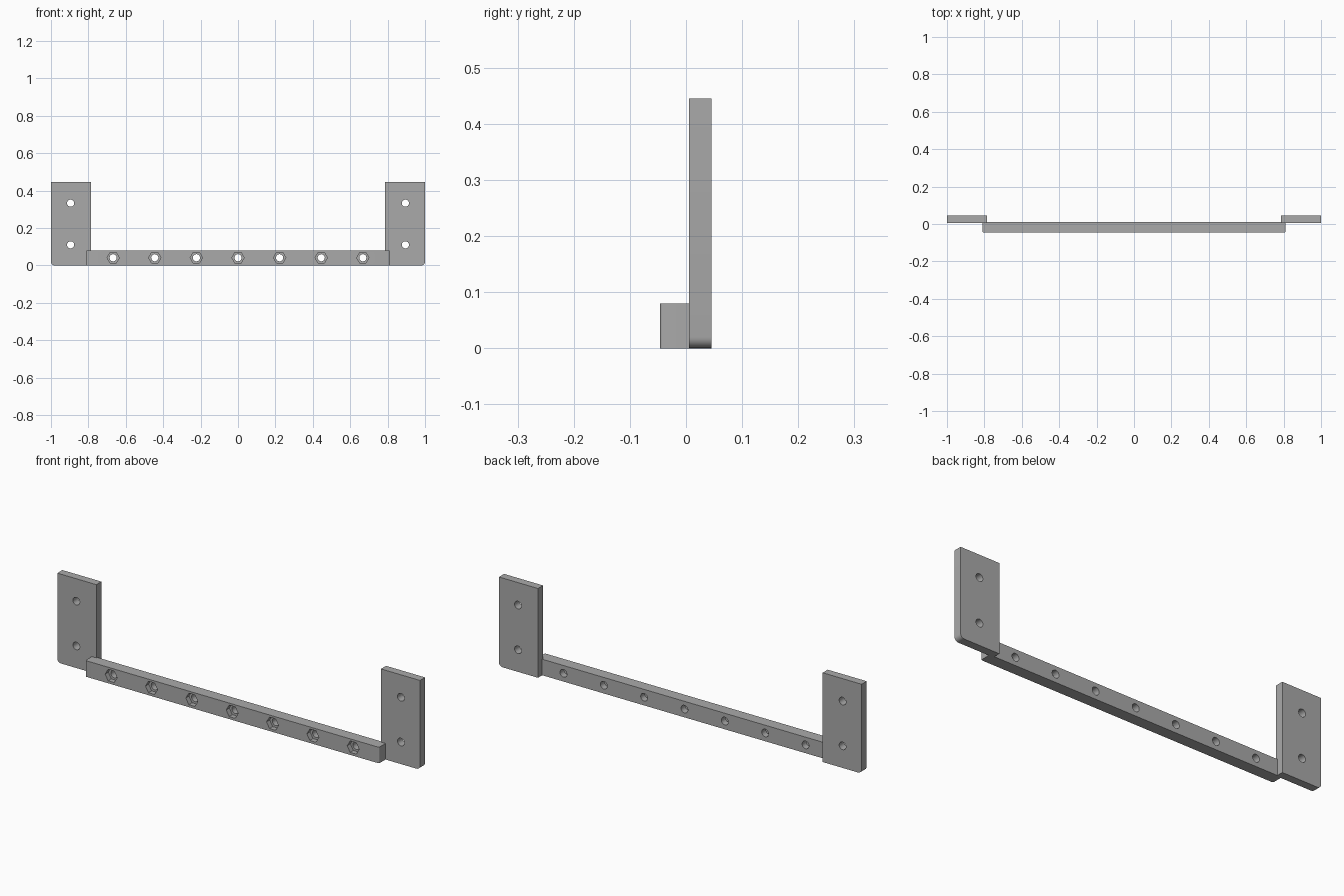
import bpy, bmesh, math
from mathutils import Matrix, Vector

cube = bpy.data.objects.get("Cube")
if cube:
    bpy.data.objects.remove(cube, do_unlink=True)

grey = bpy.data.materials.new("mid_grey")
grey.use_nodes = True
grey.diffuse_color = (0.4, 0.4, 0.4, 1)
grey.node_tree.nodes["Principled BSDF"].inputs["Base Color"].default_value = (0.4, 0.4, 0.4, 1)

BAR_FRONT, BAR_BACK = -0.046, 0.012
PLATE_FRONT, PLATE_BACK = 0.005, 0.045
HOLE_Z = 0.041


def add_object(name, bm):
    bmesh.ops.recalc_face_normals(bm, faces=bm.faces)
    mesh = bpy.data.meshes.new(name)
    bm.to_mesh(mesh)
    bm.free()
    obj = bpy.data.objects.new(name, mesh)
    bpy.context.collection.objects.link(obj)
    mesh.materials.append(grey)
    return obj


def prism(name, profile, depth, round_test, radius):
    """Extrude a profile and round the long edges chosen by a test."""
    bm = bmesh.new()
    face = bm.faces.new([bm.verts.new(p) for p in profile])
    ext = bmesh.ops.extrude_face_region(bm, geom=[face])["geom"]
    bmesh.ops.translate(bm, vec=depth, verts=[v for v in ext if isinstance(v, bmesh.types.BMVert)])
    axis = Vector(depth).normalized()
    edges = [e for e in bm.edges
             if abs((e.verts[1].co - e.verts[0].co).normalized().dot(axis)) > 0.99
             and round_test(e.verts[0].co)]
    bmesh.ops.bevel(bm, geom=edges, offset=radius, segments=6, profile=0.5, affect="EDGES")
    return add_object(name, bm)


def drill(obj, centres, radius, sides, y0, y1):
    """Cut a row of straight holes running front to back."""
    bm = bmesh.new()
    for x, z in centres:
        place = Matrix.Translation((x, (y0 + y1) / 2, z)) @ Matrix.Rotation(math.pi / 2, 4, "X")
        # a quarter turn puts hexagon corners at the sides
        place = place @ Matrix.Rotation(math.pi / 2, 4, "Z")
        bmesh.ops.create_cone(bm, cap_ends=True, segments=sides, radius1=radius,
                              radius2=radius, depth=y1 - y0, matrix=place)
    cutter = add_object("hole_cutter", bm)
    cutter.hide_render = True
    mod = obj.modifiers.new("holes", "BOOLEAN")
    mod.operation, mod.solver, mod.object = "DIFFERENCE", "EXACT", cutter
    bpy.context.view_layer.update()
    evaluated = obj.evaluated_get(bpy.context.evaluated_depsgraph_get())
    mesh = bpy.data.meshes.new_from_object(evaluated)
    obj.modifiers.clear()
    obj.data = mesh
    bpy.data.objects.remove(cutter, do_unlink=True)


# Crossbar, stepped at the back where it meets the plates
half = [(0.81, BAR_FRONT), (0.81, PLATE_FRONT), (0.785, PLATE_FRONT), (0.785, BAR_BACK)]
outline = half + [(-x, y) for x, y in reversed(half)]
bar = prism("crossbar", [(x, y, 0) for x, y in outline], (0, 0, 0.08),
            lambda p: p.y < -0.04, 0.006)

# Seven bolt holes with hexagonal nut pockets in the front
bolts = [(0.2225 * i, HOLE_Z) for i in range(-3, 4)]
drill(bar, bolts, 0.019, 32, -0.1, 0.1)
drill(bar, bolts, 0.033, 6, -0.1, BAR_FRONT + 0.025)

# Upright mounting plates with a rounded lower outer corner and two holes
parts = [bar]
for side, s in (("left", 1), ("right", -1)):
    corners = [(0.785, 0), (1, 0), (1, 0.445), (0.785, 0.445)]
    plate = prism(side + "_mounting_plate", [(s * x, PLATE_FRONT, z) for x, z in corners],
                  (0, PLATE_BACK - PLATE_FRONT, 0),
                  lambda p: abs(p.x) > 0.9 and p.z < 0.1, 0.02)
    drill(plate, [(s * 0.895, 0.11), (s * 0.895, 0.333)], 0.019, 32, -0.1, 0.1)
    parts.append(plate)

# Smooth the rounded surfaces only
bpy.ops.object.select_all(action="DESELECT")
for obj in parts:
    obj.select_set(True)
bpy.context.view_layer.objects.active = bar
bpy.ops.object.shade_smooth_by_angle(angle=math.radians(30))
